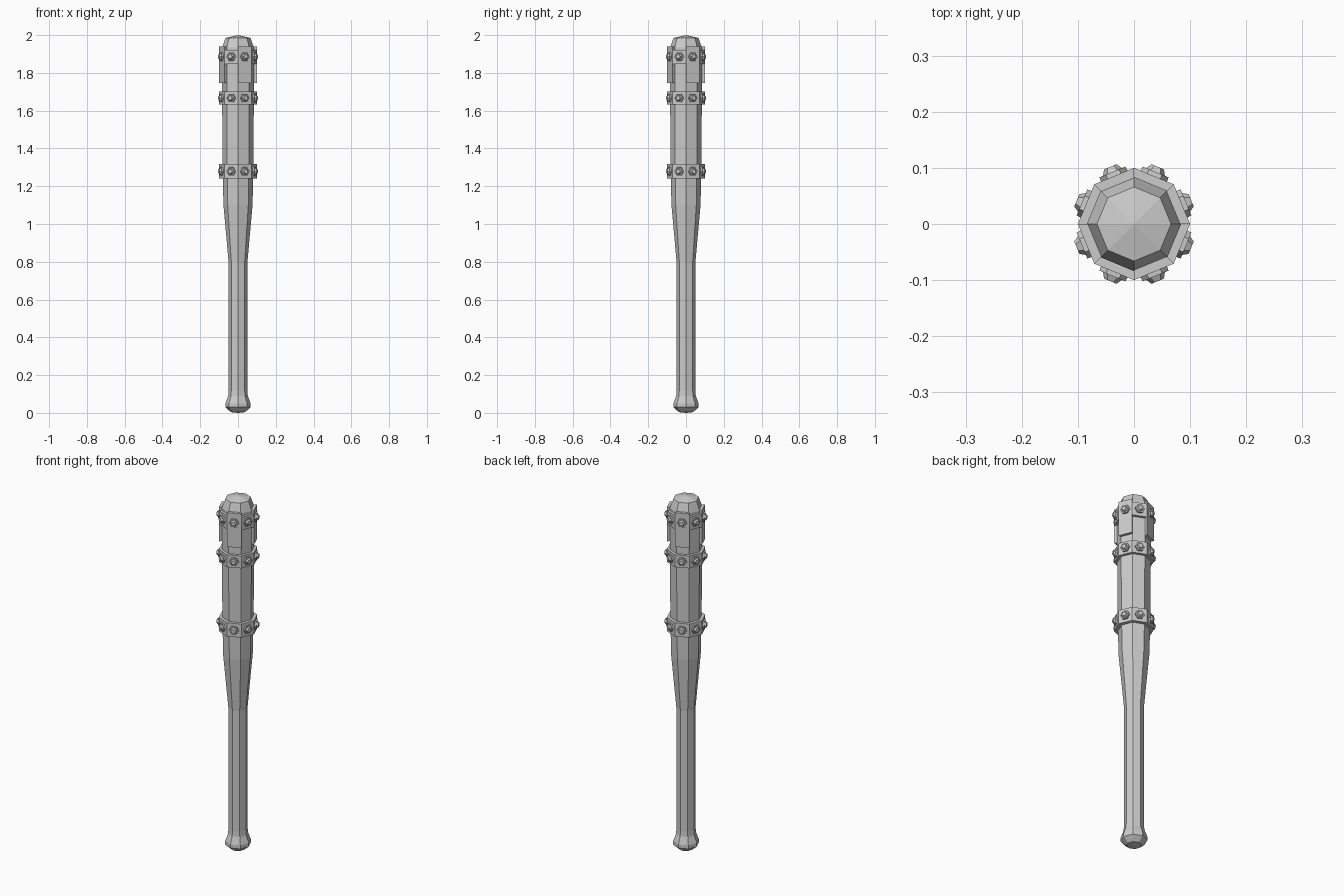
import bpy, bmesh
from math import cos, sin, pi, tau
from mathutils import Matrix, Vector

if "Cube" in bpy.data.objects:
    bpy.data.objects.remove(bpy.data.objects["Cube"])

SIDES = 8
STEP = tau / SIDES
STRAP_R = 0.1
STRAP_INNER = 0.072

grey = bpy.data.materials.new("plain grey")
grey.use_nodes = True
grey.diffuse_color = (0.6, 0.6, 0.6, 1)
grey.node_tree.nodes["Principled BSDF"].inputs["Base Color"].default_value = grey.diffuse_color


def finish(bm, name):
    bmesh.ops.recalc_face_normals(bm, faces=bm.faces)
    mesh = bpy.data.meshes.new(name)
    bm.to_mesh(mesh)
    bm.free()
    mesh.materials.append(grey)
    obj = bpy.data.objects.new(name, mesh)
    bpy.context.collection.objects.link(obj)
    return obj


def point(r, i, z):
    return Vector((r * cos(i * STEP), r * sin(i * STEP), z))


def lathe(name, profile, closed=False):
    """Spin (radius, height) pairs; zero radius makes a pole."""
    bm = bmesh.new()
    rings = []
    for r, z in profile:
        if r == 0:
            rings.append([bm.verts.new((0, 0, z))] * SIDES)
        else:
            rings.append([bm.verts.new(point(r, i, z)) for i in range(SIDES)])
    pairs = list(zip(rings, rings[1:]))
    if closed:
        pairs.append((rings[-1], rings[0]))
    for a, b in pairs:
        for i in range(SIDES):
            j = (i + 1) % SIDES
            bm.faces.new(list(dict.fromkeys((a[i], a[j], b[j], b[i]))))
    return finish(bm, name)


def wedge(bm, i, low, high):
    """One flat-sided collar plate covering side i."""
    bottom, top = [
        [bm.verts.new(point(r, k, z)) for r, k in
         ((STRAP_INNER, i), (STRAP_R, i), (STRAP_R, i + 1), (STRAP_INNER, i + 1))]
        for z in (low, high)]
    bm.faces.new(bottom)
    bm.faces.new(top)
    for a in range(4):
        b = (a + 1) % 4
        bm.faces.new((bottom[a], bottom[b], top[b], top[a]))


def bolts(name, z):
    """A hexagonal washer and tapered head in the middle of every side."""
    bm = bmesh.new()
    face_r = STRAP_R * cos(STEP / 2)
    for i in range(SIDES):
        turn = Matrix.Rotation((i + 0.5) * STEP, 4, "Z")
        for inner, outer, r1, r2 in ((-0.005, 0.008, 0.026, 0.025),
                                     (0.008, 0.018, 0.018, 0.012)):
            place = Matrix.Translation((face_r + (inner + outer) / 2, 0, z))
            bmesh.ops.create_cone(
                bm, cap_ends=True, segments=6, radius1=r1, radius2=r2,
                depth=outer - inner,
                matrix=turn @ place @ Matrix.Rotation(pi / 2, 4, "Y"))
    return finish(bm, name)


# Bat body: knob, grip, taper, barrel and domed tip
lathe("bat_body", [
    (0, 0), (0.038, 0.004), (0.067, 0.03), (0.067, 0.05), (0.052, 0.09),
    (0.05, 0.12), (0.05, 0.8), (0.077, 1.1), (0.081, 1.28), (0.084, 1.65),
    (0.084, 1.935), (0.066, 1.985), (0, 2.0)])

# Two plain straps
for name, low, high in (("lower_strap", 1.24, 1.317), ("middle_strap", 1.632, 1.702)):
    lathe(name, [(STRAP_INNER, low), (STRAP_R, low),
                 (STRAP_R, high), (STRAP_INNER, high)], closed=True)
    bolts(name + "_bolts", (low + high) / 2)

# Upper collar of alternating long and short plates
bm = bmesh.new()
for i in range(SIDES):
    if i % 2 == 0:
        wedge(bm, i, 1.747, 1.94)
    else:
        wedge(bm, i, 1.847, 1.922)
finish(bm, "upper_collar")
bolts("upper_collar_bolts", 1.886)
